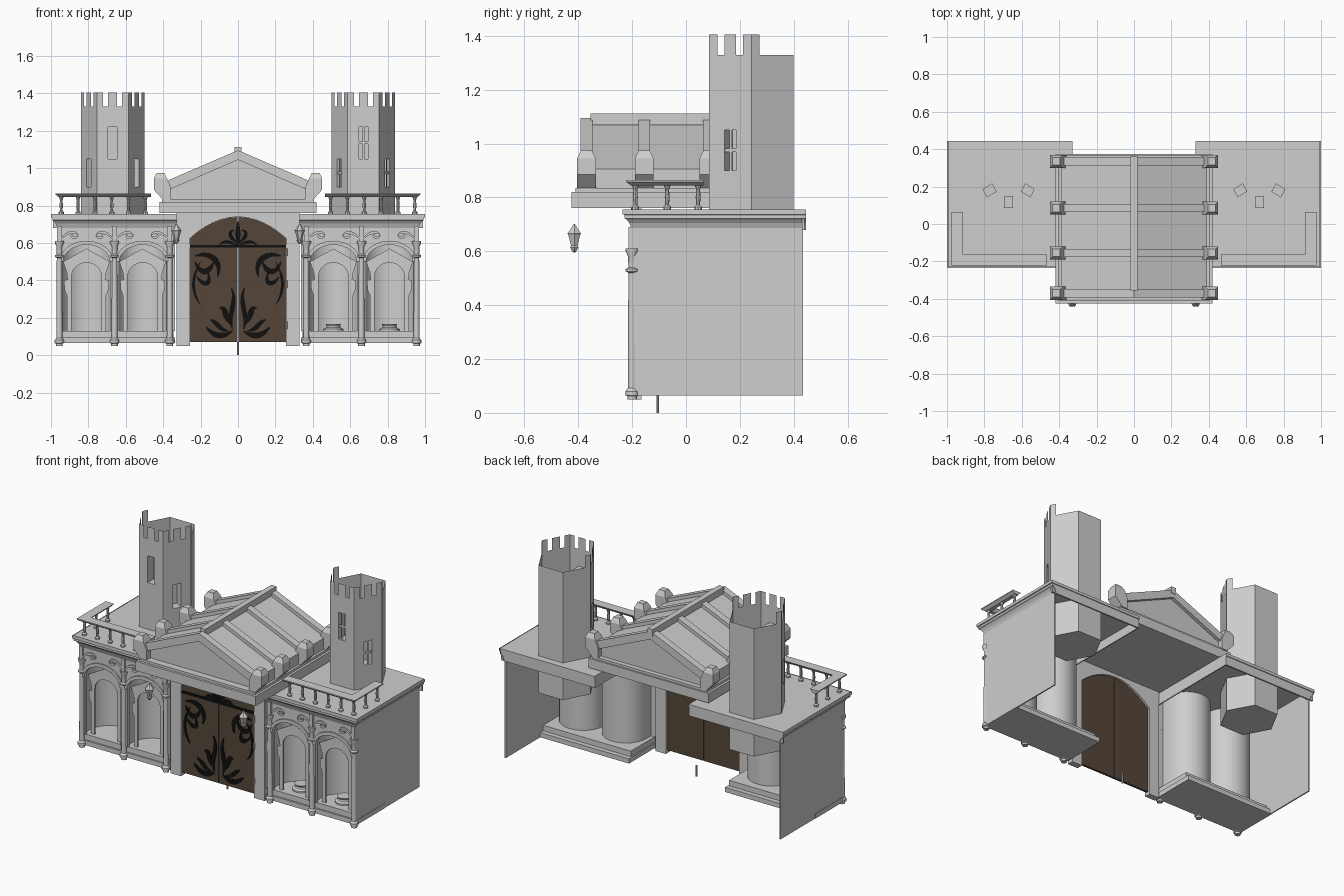
import bpy, bmesh, math
from mathutils import Vector
from mathutils.geometry import interpolate_bezier

cube = bpy.data.objects.get("Cube")
if cube:
    bpy.data.objects.remove(cube)


def material(name, rgb):
    m = bpy.data.materials.new(name)
    m.use_nodes = True
    m.diffuse_color = (*rgb, 1)
    m.node_tree.nodes["Principled BSDF"].inputs["Base Color"].default_value = (*rgb, 1)
    return m


STONE = material("pale_stone", (0.62, 0.62, 0.62))
WOOD = material("brown_wood", (0.09, 0.062, 0.041))
IRON = material("black_iron", (0.005, 0.005, 0.005))


def finish(name, bm, mat=STONE, mirror=True, smooth=False):
    bmesh.ops.remove_doubles(bm, verts=bm.verts, dist=1e-5)
    bmesh.ops.recalc_face_normals(bm, faces=bm.faces)
    me = bpy.data.meshes.new(name)
    bm.to_mesh(me)
    bm.free()
    me.materials.append(mat)
    if smooth:
        me.polygons.foreach_set("use_smooth", [True] * len(me.polygons))
        me.set_sharp_from_angle(angle=math.radians(35))
    ob = bpy.data.objects.new(name, me)
    bpy.context.collection.objects.link(ob)
    if mirror:
        ob.modifiers.new("Mirror", "MIRROR").use_mirror_merge = False
    return ob


def face(bm, pts):
    return bm.faces.new([bm.verts.new(p) for p in pts])


def prism(bm, poly, y0, y1):
    """Outline in x and z, extruded along y."""
    f = face(bm, [(x, y0, z) for x, z in poly])
    ext = bmesh.ops.extrude_face_region(bm, geom=[f], use_keep_orig=True)["geom"]
    for v in ext:
        if isinstance(v, bmesh.types.BMVert):
            v.co.y = y1


def box(bm, x0, x1, y0, y1, z0, z1):
    prism(bm, [(x0, z0), (x1, z0), (x1, z1), (x0, z1)], y0, y1)


def lathe(bm, x, y, profile, n=12):
    rings = [[bm.verts.new((x + r * math.cos(k * math.tau / n), y + r * math.sin(k * math.tau / n), z))
              for k in range(n)] for r, z in profile]
    for a, b in zip(rings, rings[1:]):
        for k in range(n):
            bm.faces.new((a[k], a[(k + 1) % n], b[(k + 1) % n], b[k]))
    bm.faces.new(rings[0])
    bm.faces.new(rings[-1])


def arch(c, w, spring, apex, power=0.5, n=16):
    us = [-math.cos(math.pi * i / n) for i in range(n + 1)]
    return [(c + w * u, spring + (apex - spring) * max(0, 1 - u * u) ** power) for u in us]


def arch_wall(bm, x0, x1, zb, zt, arches, y0, y1):
    pts = [(x0, zb)]
    for a in arches:
        pts += [(a[0][0], zb), *a, (a[-1][0], zb)]
    prism(bm, pts + [(x1, zb), (x1, zt), (x0, zt)], y0, y1)


def sweep_corner(bm, profile, start, x, yf, yb, closed=False):
    """Carry a profile of (outset, z) along the front and round the outer side."""
    rows = [[bm.verts.new(p) for p in ((start, yf - d, z), (x + d, yf - d, z), (x + d, yb, z))] for d, z in profile]
    for a, b in zip(rows, rows[1:] + (rows[:1] if closed else [])):
        for k in (0, 1):
            bm.faces.new((a[k], a[k + 1], b[k + 1], b[k]))
    if closed:
        for k in (0, 2):
            bm.faces.new([r[k] for r in rows])


def stroke(bm, curve, w, y, thick=0.006, n=10):
    """Tapered flat ribbon along a bezier in x and z."""
    pts = interpolate_bezier(*[Vector((x, z)) for x, z in curve], n)
    left, right = [], []
    for i, p in enumerate(pts):
        d = (pts[min(i + 1, n - 1)] - pts[max(i - 1, 0)]).normalized()
        off = Vector((-d.y, d.x)) * w * (0.12 + 0.4 * math.sin(math.pi * i / (n - 1)))
        left.append(p + off)
        right.append(p - off)
    for i in range(n - 1):
        prism(bm, [tuple(q) for q in (left[i], left[i + 1], right[i + 1], right[i])], y, y - thick)


NICHES = (0.51, 0.81)
COLUMNS = (0.365, 0.66, 0.955)

# Wing floors, outer walls and roof slabs
bm = bmesh.new()
box(bm, 0.337, 0.97, -0.2, 0.09, 0.065, 0.095)
box(bm, 0.345, 0.965, -0.19, 0.06, 0.095, 0.13)
finish("wing_floor", bm)
bm = bmesh.new()
box(bm, 0.96, 0.968, -0.2, 0.435, 0.065, 0.735)
finish("wing_side_wall", bm)
bm = bmesh.new()
box(bm, 0.33, 0.995, -0.23, 0.445, 0.737, 0.755)
box(bm, 0.33, 0.99, 0.43, 0.44, 0.68, 0.74)
box(bm, 0.33, 0.337, -0.2, 0.44, 0.68, 0.74)
finish("wing_roof", bm)
bm = bmesh.new()
sweep_corner(bm, [(0, 0.68), (0.004, 0.69), (0.01, 0.705), (0.02, 0.718), (0.028, 0.722), (0.028, 0.735),
                  (0.035, 0.737), (0.035, 0.755)], 0.33, 0.965, -0.2, 0.445)
finish("cornice", bm)

# Arcade front with raised arch bands
bm = bmesh.new()
arch_wall(bm, 0.337, 0.965, 0.13, 0.735, [arch(c, 0.125, 0.5, 0.59) for c in NICHES], -0.2, -0.178)
finish("arcade_wall", bm)
bm = bmesh.new()
for c in NICHES:
    prism(bm, arch(c, 0.143, 0.5, 0.612) + arch(c, 0.125, 0.5, 0.59)[::-1], -0.2, -0.209)
finish("arch_band", bm)

# Inner niche frames with bracket bumps
bm = bmesh.new()
for c in NICHES:
    left = [(-0.08, 0.13), (-0.105, 0.13), (-0.105, 0.32), (-0.118, 0.35), (-0.12, 0.4), (-0.1, 0.405),
            (-0.105, 0.44), (-0.125, 0.5)]
    outer = [(c + x, z) for x, z in left] + [(c, 0.57)] + [(c - x, z) for x, z in left[::-1]]
    prism(bm, outer + arch(c, 0.08, 0.42, 0.495)[::-1], -0.165, -0.155)
finish("niche_frame", bm)

# Rounded niche shells
bm = bmesh.new()
for c in NICHES:
    plan = [(c + 0.14, -0.178)] + [(c + 0.14 * math.cos(t), -0.13 + 0.14 * math.sin(t))
                                   for t in (math.pi * i / 20 for i in range(21))] + [(c - 0.14, -0.178)]
    for (xa, ya), (xb, yb) in zip(plan, plan[1:]):
        face(bm, [(xa, ya, 0.13), (xb, yb, 0.13), (xb, yb, 0.735), (xa, ya, 0.735)])
finish("niche_shell", bm, smooth=True)

# Pedestals on the model's left only
bm = bmesh.new()
for c in NICHES:
    lathe(bm, c, -0.09, [(0.055, 0.13), (0.055, 0.14), (0.04, 0.147), (0.036, 0.157), (0.042, 0.168)], 16)
finish("pedestal", bm, mirror=False, smooth=True)

# Slim columns and scrolls above them
bm = bmesh.new()
for x in COLUMNS:
    lathe(bm, x, -0.2, [(0.018, 0.05), (0.018, 0.062), (0.025, 0.065), (0.025, 0.08), (0.016, 0.092), (0.014, 0.52),
                        (0.024, 0.526), (0.024, 0.534), (0.014, 0.54), (0.015, 0.58), (0.024, 0.6), (0.024, 0.61)])
finish("column", bm, smooth=True)
bm = bmesh.new()
for x in COLUMNS:
    box(bm, x - 0.012, x + 0.012, -0.213, -0.2, 0.61, 0.69)
    for s in (-1, 1):
        if 0.34 < x + s * 0.05 < 0.97:
            stroke(bm, [(x, 0.61), (x + s * 0.03, 0.66), (x + s * 0.09, 0.67), (x + s * 0.1, 0.64)], 0.014, -0.2, 0.009)
            stroke(bm, [(x + s * 0.1, 0.64), (x + s * 0.09, 0.62), (x + s * 0.05, 0.63), (x + s * 0.07, 0.65)],
                   0.014, -0.2, 0.009)
finish("scroll_bracket", bm)

# Balustrades
bm = bmesh.new()
sweep_corner(bm, [(-0.03, 0.865), (0.03, 0.865), (0.03, 0.858), (0.012, 0.845), (-0.012, 0.845)],
             0.465, 0.945, -0.193, 0.065, closed=True)
finish("rail", bm)
bm = bmesh.new()
for x, y in [(0.945 - 0.09 * i, -0.188) for i in range(6)] + [(0.945, -0.07), (0.945, 0.045)]:
    lathe(bm, x, y, [(0.014, 0.755), (0.014, 0.765), (0.007, 0.772), (0.009, 0.8), (0.007, 0.83), (0.013, 0.846)], 8)
finish("baluster", bm)

# Six-sided towers, battlements on the front half, recessed windows
bm, panes = bmesh.new(), bmesh.new()
hexagon = [Vector((0.67 + 0.17 * math.cos(k * math.pi / 3), 0.2425 + 0.181 * math.sin(k * math.pi / 3), 0))
           for k in range(6)]
us = (0, 0.2, 0.36, 0.64, 0.8, 1)
for k in range(6):
    a, b = hexagon[k], hexagon[(k + 1) % 6]
    inward = (Vector((0.67, 0.2425, 0)) - (a + b) / 2).normalized()
    z0, z1 = (1.05, 1.22) if k == 4 else (0.9, 1.05)
    zs = (0.52, z0, z1, 1.33, 1.405)

    def quad(target, u0, u1, za, zb, depth=0.0):
        pts = [a.lerp(b, u) + Vector((0, 0, z)) + inward * depth for u, z in ((u0, za), (u1, za), (u1, zb), (u0, zb))]
        face(target, pts)
        return pts

    for i in range(5):
        for j in range(4):
            if j == 3 and not ((k > 2 and i % 2 == 0) or (k, i) in ((0, 0), (2, 4))):
                continue
            if k > 2 and i == 2 and j == 1:
                back = quad(bm, us[i], us[i + 1], z0, z1, 0.06)
                for p, q in zip(back, back[1:] + back[:1]):
                    face(bm, [p, q, q - inward * 0.06, p - inward * 0.06])
            else:
                quad(bm, us[i], us[i + 1], zs[j], zs[j + 1])
    if k > 2:
        mid = (z0 + z1) / 2
        quad(panes, 0.47, 0.53, z0, z1, 0.004)
        quad(panes, 0.36, 0.47, mid - 0.007, mid + 0.007, 0.004)
        quad(panes, 0.53, 0.64, mid - 0.007, mid + 0.007, 0.004)
face(bm, [p + Vector((0, 0, 0.52)) for p in hexagon])
finish("tower", bm)
finish("window_bars", panes, mirror=False)

# Gateway wall and jambs
bm = bmesh.new()
arch_wall(bm, -0.33, 0.33, 0.05, 0.765, [arch(0, 0.257, 0.625, 0.74, 1)], -0.205, -0.165)
finish("gateway_wall", bm, mirror=False)

# Central entablature, roof, ribs and ridge
bm = bmesh.new()
box(bm, -0.42, 0.42, -0.425, 0.375, 0.76, 0.82)
box(bm, -0.405, 0.405, -0.41, 0.365, 0.82, 0.835)
finish("entablature", bm, mirror=False)
bm = bmesh.new()
prism(bm, [(-0.39, 0.83), (0.39, 0.83), (0.39, 0.905), (0, 1.073), (-0.39, 0.905)], -0.365, 0.335)
finish("gable_roof", bm, mirror=False)
ribs, blocks = bmesh.new(), bmesh.new()
for y in (-0.37, -0.155, 0.085, 0.335):
    prism(ribs, [(0.39, 0.875), (0.39, 0.928), (0, 1.096), (-0.39, 0.928), (-0.39, 0.875), (0, 1.045)],
          y - 0.022, y + 0.022)
    prism(blocks, [(0.36, 0.83), (0.4, 0.83), (0.45, 0.885), (0.45, 0.945), (0.38, 0.945), (0.36, 0.9)],
          y - 0.035, y + 0.035)
    low, high = [[(0.415 + sx * h, y + sy * h, z) for sx, sy in ((-1, -1), (1, -1), (1, 1), (-1, 1))]
                 for h, z in ((0.035, 0.945), (0.02, 0.975))]
    face(blocks, high)
    for i in range(4):
        face(blocks, [low[i], low[(i + 1) % 4], high[(i + 1) % 4], high[i]])
finish("roof_rib", ribs, mirror=False)
finish("eave_block", blocks)
bm = bmesh.new()
box(bm, -0.018, 0.018, -0.355, 0.36, 1.07, 1.112)
finish("ridge_beam", bm, mirror=False)

# Doors, hinges and floor bolt
bm = bmesh.new()
prism(bm, [(0.002, 0.07), (0.002, 0.739)] + arch(0, 0.256, 0.625, 0.739, 1)[9:] + [(0.256, 0.07)], -0.192, -0.178)
finish("door_leaf", bm, WOOD)
bm = bmesh.new()
for z in (0.14, 0.36, 0.53):
    lathe(bm, 0.258, -0.208, [(0.006, z), (0.006, z + 0.04)], 8)
finish("hinge", bm, mirror=False)
bm = bmesh.new()
lathe(bm, 0, -0.105, [(0.005, 0), (0.005, 0.07)], 8)
finish("floor_bolt", bm, mirror=False)

# Ironwork on the doors
bm = bmesh.new()
box(bm, 0, 0.256, -0.199, -0.192, 0.576, 0.59)
for w, *curve in [
        (.03, (.23, .53), (.15, .56), (.08, .5), (.11, .42)), (.015, (.2, .27), (.25, .33), (.25, .42), (.2, .5)),
        (.03, (.23, .5), (.2, .42), (.15, .44), (.13, .5)), (.025, (.22, .42), (.18, .36), (.14, .38), (.16, .44)),
        (.025, (.035, .36), (0, .28), (.06, .22), (.03, .14)), (.03, (.03, .13), (.08, .09), (.13, .1), (.17, .15)),
        (.03, (.03, .16), (.08, .2), (.06, .27), (.1, .25)), (.025, (.05, .13), (.1, .13), (.11, .18), (.15, .19)),
        (.02, (0, .6), (.04, .62), (.06, .66), (.02, .67)), (.018, (0, .59), (.04, .6), (.07, .62), (.1, .59)),
        (.025, (0, .58), (0, .63), (0, .67), (0, .715))]:
    stroke(bm, curve, w, -0.192)
finish("door_ironwork", bm, IRON)

# Hanging lanterns
bm = bmesh.new()
lathe(bm, 0.33, -0.415, [(0.004, 0.595), (0.012, 0.605), (0.018, 0.615), (0.014, 0.622), (0.025, 0.66),
                         (0.029, 0.667), (0.016, 0.682), (0.003, 0.702)], 6)
finish("lantern", bm)
